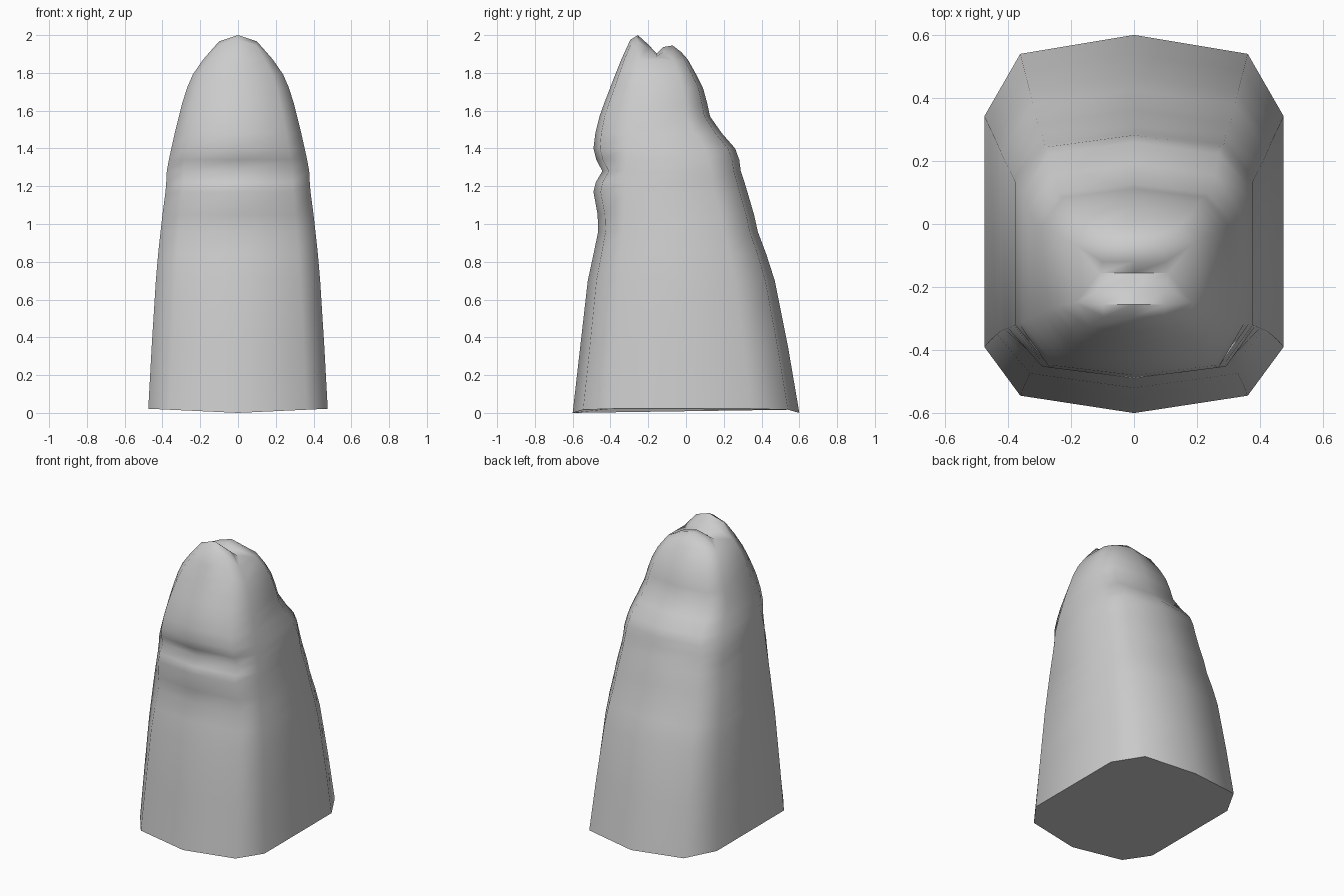
import bpy, bmesh

if "Cube" in bpy.data.objects:
    bpy.data.objects.remove(bpy.data.objects["Cube"])

# Body levels: height, half width, front y, side-front y, back y
LEVELS = [
    (0.015, .475, -.600, -.39, .600),
    (0.35, .457, -.560, -.37, .540),
    (0.70, .435, -.520, -.35, .470),
    (0.84, .423, -.490, -.34, .425),
    (0.96, .410, -.465, -.335, .380),
    (1.05, .400, -.468, -.33, .360),
    (1.17, .384, -.490, -.325, .325),
    (1.22, .380, -.478, -.322, .310),
    (1.28, .377, -.443, -.32, .290),
    (1.34, .366, -.475, -.315, .282),
    (1.40, .353, -.490, -.31, .260),
    (1.48, .335, -.480, -.30, .190),
    (1.57, .313, -.458, -.29, .127),
    (1.64, .295, -.433, -.28, .112),
    (1.72, .270, -.402, -.27, .090),
    (1.79, .240, -.375, -.26, .055),
    (1.87, .185, -.343, -.25, .010),
]


def section(z, w, front, side, back):
    """Ten-sided cross-section, running round from the front centre."""
    d = back - front
    half = [(.76 * w, front + .046 * d), (w, side),
            (w, back - .215 * d), (.76 * w, back - .05 * d)]
    pts = [(0, front)] + half + [(0, back)] + [(-x, y) for x, y in reversed(half)]
    return [(x, y, z) for x, y in pts]


bm = bmesh.new()
rings = [[bm.verts.new(p) for p in section(*lv)] for lv in LEVELS]

# Slightly domed base
for v in rings[0]:
    v.co.z = .022 * abs(v.co.x) / .475
bm.faces.new(rings[0][::-1])

# Side walls
for a, b in zip(rings, rings[1:]):
    for i in range(10):
        j = (i + 1) % 10
        bm.faces.new((a[i], a[j], b[j], b[i]))

# Tip: front crest, notch and lower back crest
ROWS = [(-.295, 1.975, .095, 1.945), (-.255, 2.0, .10, 1.967), (-.205, 1.955, .10, 1.93),
        (-.155, 1.903, .11, 1.888), (-.12, 1.937, .10, 1.912), (-.07, 1.945, .095, 1.915),
        (-.025, 1.91, .10, 1.89)]
rows = [[bm.verts.new((-w, y, ze)), bm.verts.new((0, y, zc)), bm.verts.new((w, y, ze))]
        for y, zc, w, ze in ROWS]
for a, b in zip(rows, rows[1:]):
    for i in (0, 1):
        bm.faces.new((a[i], a[i + 1], b[i + 1], b[i]))

# Join the tip to the top ring
t, f, k = rings[-1], rows[0], rows[-1]
bm.faces.new((t[0], t[1], f[2], f[1]))
bm.faces.new((t[9], t[0], f[1], f[0]))
bm.faces.new((t[4], t[5], k[1], k[2]))
bm.faces.new((t[5], t[6], k[0], k[1]))
for c, (fc, sf, sb, bc) in ((2, (1, 2, 3, 4)), (0, (9, 8, 7, 6))):
    edge = [r[c] for r in rows]
    bm.faces.new((t[fc], t[sf], edge[0]))
    for i in range(6):
        bm.faces.new((t[sf if i < 3 else sb], edge[i], edge[i + 1]))
    bm.faces.new((t[sf], t[sb], edge[3]))
    bm.faces.new((t[sb], t[bc], edge[-1]))

bmesh.ops.recalc_face_normals(bm, faces=bm.faces)
mesh = bpy.data.meshes.new("rock_pillar")
bm.to_mesh(mesh)
bm.free()
pillar = bpy.data.objects.new("rock_pillar", mesh)
bpy.context.collection.objects.link(pillar)
bpy.context.view_layer.objects.active = pillar
pillar.select_set(True)
bpy.ops.object.shade_smooth_by_angle(angle=1.1)
